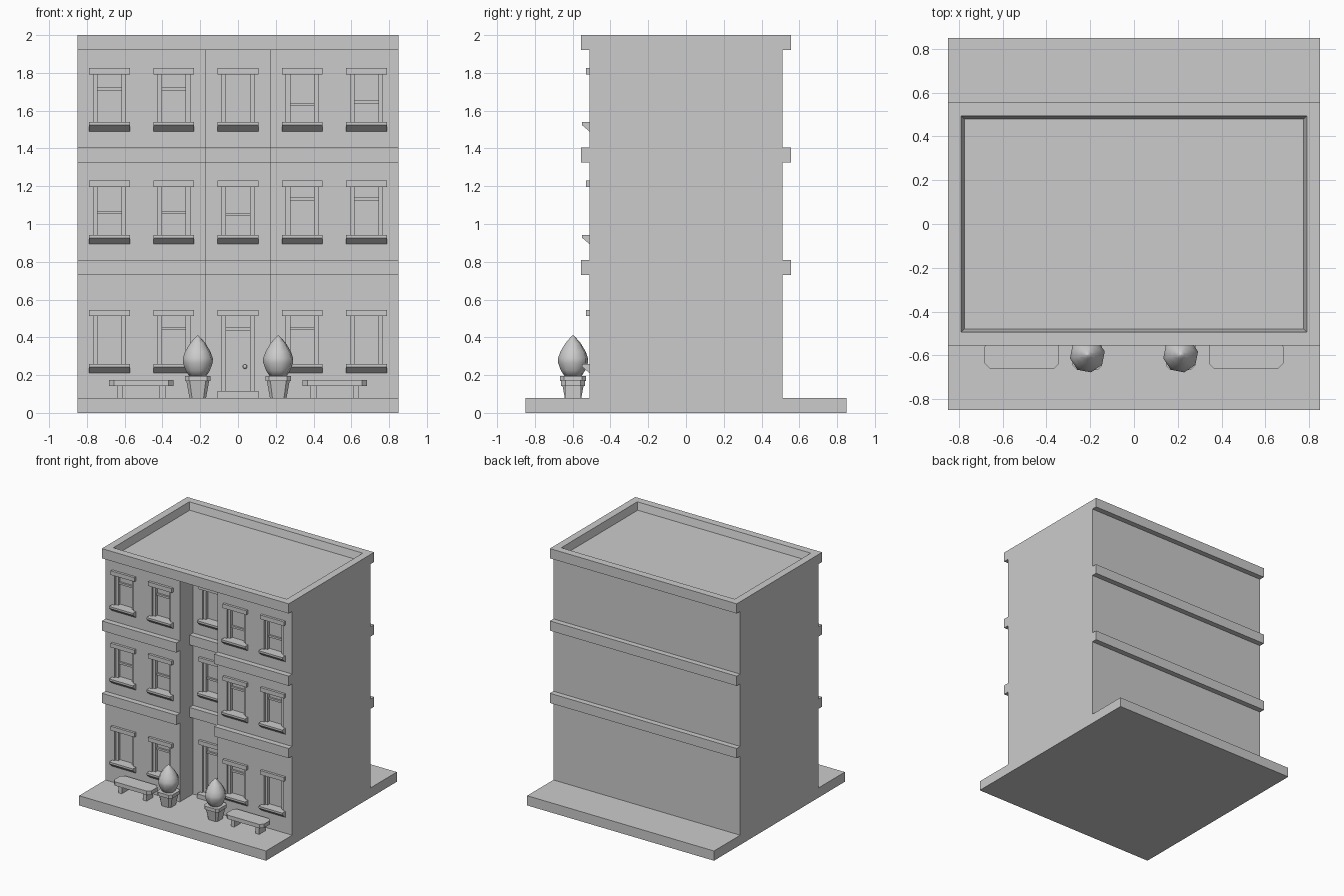
import bpy, bmesh, math
from mathutils import Vector

if "Cube" in bpy.data.objects:
    bpy.data.objects.remove(bpy.data.objects["Cube"])


def finish(bm, name):
    bmesh.ops.recalc_face_normals(bm, faces=bm.faces[:])
    me = bpy.data.meshes.new(name)
    bm.to_mesh(me)
    bm.free()
    ob = bpy.data.objects.new(name, me)
    bpy.context.scene.collection.objects.link(ob)
    return ob


def add_box(bm, x0, x1, y0, y1, z0, z1):
    vs = bmesh.ops.create_cube(bm, size=1)['verts']
    for v in vs:
        v.co = Vector(((x0 + x1) / 2 + v.co.x * (x1 - x0),
                       (y0 + y1) / 2 + v.co.y * (y1 - y0),
                       (z0 + z1) / 2 + v.co.z * (z1 - z0)))


def box(name, *dims):
    bm = bmesh.new()
    add_box(bm, *dims)
    return finish(bm, name)


def extrude(bm, pts, vec):
    f = bm.faces.new([bm.verts.new(p) for p in pts])
    r = bmesh.ops.extrude_face_region(bm, geom=[f], use_keep_orig=True)
    vs = [g for g in r['geom'] if isinstance(g, bmesh.types.BMVert)]
    bmesh.ops.translate(bm, verts=vs, vec=vec)


def chamfer_rect(cx, cy, hx, hy, c, z):
    q = [(hx, hy - c), (hx - c, hy), (c - hx, hy), (-hx, hy - c),
         (-hx, c - hy), (c - hx, -hy), (hx - c, -hy), (hx, c - hy)]
    return [(cx + x, cy + y, z) for x, y in q]


def loft(bm, rings):
    loops = [[bm.verts.new(p) for p in r] for r in rings]
    for a, b in zip(loops, loops[1:]):
        for i in range(len(a)):
            j = (i + 1) % len(a)
            bm.faces.new((a[i], a[j], b[j], b[i]))
    bm.faces.new(loops[0][::-1])
    bm.faces.new(loops[-1])


WALL, BACK, RX = -0.51, -0.34, 0.172
COLS = [-0.68, -0.34, 0, 0.34, 0.68]
ROWS = [0.21, 0.893, 1.489]
# height of each sash rail, None where the window has no rail
RAILS = [[None, 0.44, 0.435, 0.44, None],
         [1.053, 1.053, 1.043, 1.125, 1.125],
         [1.708, 1.708, None, 1.625, 1.638]]

# Ground slab
box("pavement", -0.85, 0.85, -0.85, 0.85, 0, 0.08)

# Walls with a central recess at the front
bm = bmesh.new()
plan = [(-0.85, WALL), (-RX, WALL), (-RX, BACK), (RX, BACK), (RX, WALL),
        (0.85, WALL), (0.85, 0.51), (-0.85, 0.51)]
extrude(bm, [(x, y, 0.08) for x, y in plan], (0, 0, 1.84))
walls = finish(bm, "walls")

# Window and door openings, cut into the walls
cut = bmesh.new()
trim, frames, rails = bmesh.new(), bmesh.new(), bmesh.new()
for r, z in enumerate(ROWS):
    for c, x in enumerate(COLS):
        y = BACK if c == 2 else WALL
        door = r == 0 and c == 2
        z0, z1 = (0.115 if door else z + 0.05), z + 0.302
        add_box(cut, x - 0.085, x + 0.085, y - 0.02, y + 0.04, z0, z1)
        # lintel
        add_box(trim, x - 0.108, x + 0.108, y - 0.02, y + 0.005, z1, z1 + 0.034)
        # step or sill
        if door:
            add_box(trim, x - 0.108, x + 0.108, y - 0.04, y + 0.005, 0.08, z0)
        else:
            prof = [(0, 0), (-0.04, 0.034), (-0.04, 0.05), (0, 0.05)]
            extrude(trim, [(x - 0.108, y + a, z + b) for a, b in prof], (0.216, 0, 0))
        # jambs and rail
        for s in (-1, 1):
            a, b = sorted((x + s * 0.063, x + s * 0.085))
            add_box(frames, a, b, y + 0.015, y + 0.04, z0, z1)
        h = RAILS[r][c]
        if h:
            add_box(rails, x - 0.063, x + 0.063, y + 0.025, y + 0.04, h, h + 0.016)
cutter = finish(cut, "opening_cutter")
cutter.hide_render = True
mod = walls.modifiers.new("openings", 'BOOLEAN')
mod.object, mod.operation, mod.solver = cutter, 'DIFFERENCE', 'EXACT'
bpy.context.view_layer.update()
deps = bpy.context.evaluated_depsgraph_get()
walls_mesh = bpy.data.meshes.new_from_object(walls.evaluated_get(deps))
walls.modifiers.clear()
walls.data = walls_mesh
bpy.data.objects.remove(cutter)
finish(trim, "lintels_and_sills")
finish(frames, "window_jambs")
finish(rails, "sash_rails")

# Door knob
bm = bmesh.new()
bmesh.ops.create_uvsphere(bm, u_segments=12, v_segments=8, radius=0.012)
bmesh.ops.translate(bm, verts=bm.verts[:], vec=(0.037, BACK + 0.03, 0.245))
for f in bm.faces:
    f.smooth = True
finish(bm, "door_knob")

# Floor bands, front (following the recess) and back
bm = bmesh.new()
for z0, z1 in ((0.73, 0.81), (1.325, 1.405)):
    add_box(bm, -0.85, -RX, WALL - 0.045, WALL, z0, z1)
    add_box(bm, RX, 0.85, WALL - 0.045, WALL, z0, z1)
    add_box(bm, -RX, RX, BACK - 0.045, BACK, z0, z1)
    add_box(bm, -0.85, 0.85, 0.51, 0.555, z0, z1)
finish(bm, "floor_bands")

# Roof slab with sunken top
bm = bmesh.new()
add_box(bm, -0.85, 0.85, -0.555, 0.555, 1.92, 2.0)
top = max(bm.faces, key=lambda f: f.calc_center_median().z)
bmesh.ops.inset_region(bm, faces=[top], thickness=0.086)
bmesh.ops.inset_region(bm, faces=[top], thickness=0.02)
bmesh.ops.translate(bm, verts=top.verts[:], vec=(0, 0, -0.06))
finish(bm, "roof")

# Benches, pots and shrubs on both sides
for s, side in ((-1, "left"), (1, "right")):
    bm = bmesh.new()
    bx = s * 0.512
    loft(bm, [chamfer_rect(bx, -0.598, 0.17, 0.064, 0.025, z) for z in (0.143, 0.175)])
    for d in (-1, 1):
        lx = bx + d * 0.113
        add_box(bm, lx - 0.016, lx + 0.016, -0.64, -0.556, 0.08, 0.143)
    finish(bm, "bench_" + side)

    px, py = s * 0.213, -0.598
    bm = bmesh.new()
    loft(bm, [chamfer_rect(px, py, h, h, h * 0.3, z) for h, z in
              ((0.044, 0.08), (0.06, 0.168), (0.068, 0.168), (0.068, 0.196))])
    finish(bm, "pot_" + side)

    bm = bmesh.new()
    prof = [(0.045, 0.193), (0.066, 0.225), (0.081, 0.265), (0.081, 0.29),
            (0.068, 0.325), (0.042, 0.368), (0.018, 0.395), (0.003, 0.41)]
    loft(bm, [[(px + q * math.cos(k * math.pi / 4 + 0.2),
                py + q * math.sin(k * math.pi / 4 + 0.2), z) for k in range(8)]
              for q, z in prof])
    for f in bm.faces:
        f.smooth = True
    finish(bm, "shrub_" + side)
